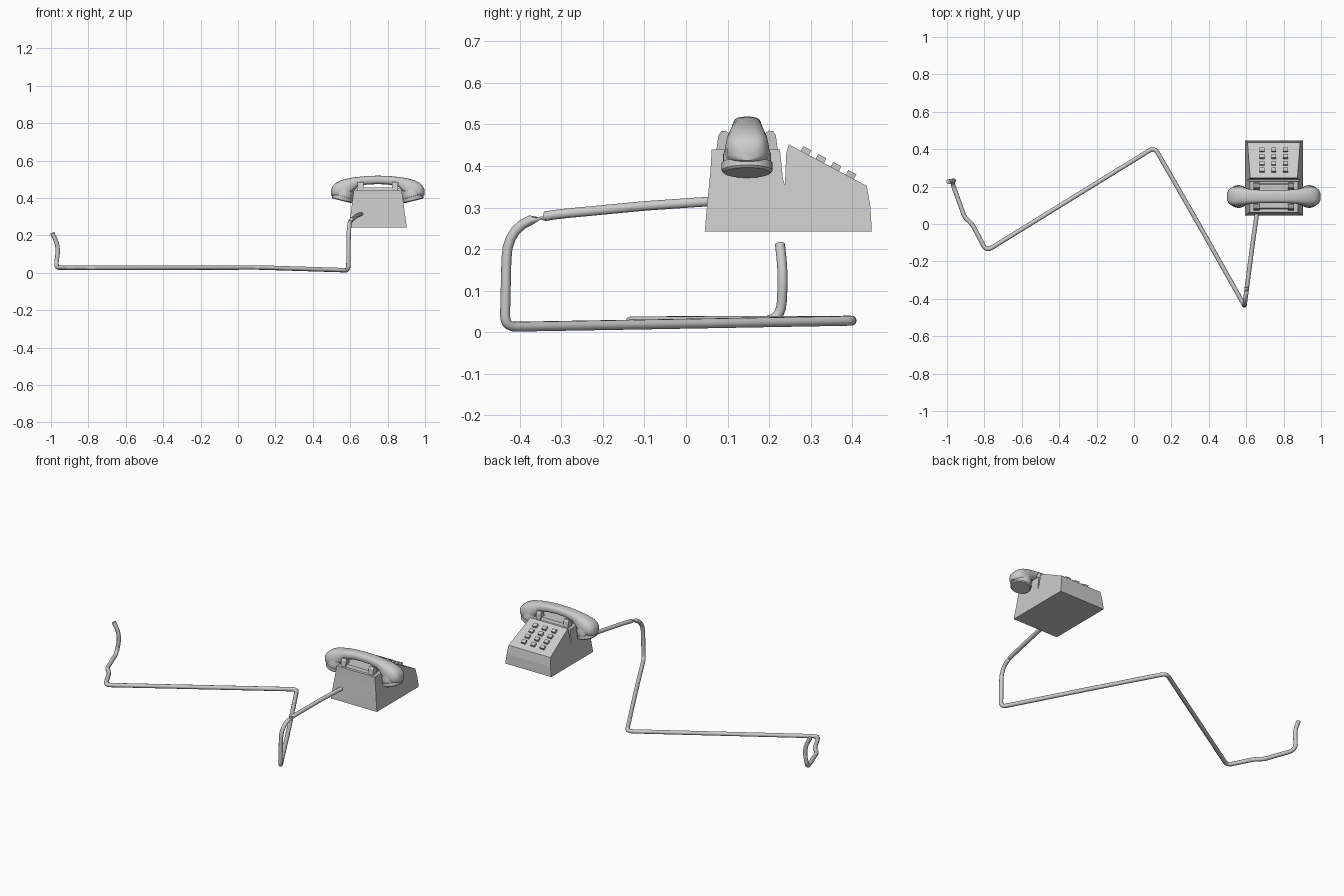
import bpy, bmesh, math
from mathutils import Vector, Matrix

if "Cube" in bpy.data.objects:
    bpy.data.objects.remove(bpy.data.objects["Cube"])

CX = 0.7475   # telephone centre in x
HY = 0.147    # handset centre in y


def finish(bm, name, smooth=None):
    bmesh.ops.recalc_face_normals(bm, faces=bm.faces[:])
    me = bpy.data.meshes.new(name)
    bm.to_mesh(me)
    bm.free()
    if smooth:
        me.shade_smooth()
        me.set_sharp_from_angle(angle=math.radians(smooth))
    ob = bpy.data.objects.new(name, me)
    bpy.context.collection.objects.link(ob)
    return ob


def prism(bm, profile, x0, x1):
    """Extrude a (y, z) profile between two x positions."""
    f = bm.faces.new([bm.verts.new((x0, y, z)) for y, z in profile])
    ext = bmesh.ops.extrude_face_region(bm, geom=[f])
    moved = [v for v in ext["geom"] if isinstance(v, bmesh.types.BMVert)]
    bmesh.ops.translate(bm, verts=moved, vec=(x1 - x0, 0, 0))


def loft(bm, rings):
    loops = [[bm.verts.new(p) for p in r] for r in rings]
    n = len(loops[0])
    for a, b in zip(loops, loops[1:]):
        for i in range(n):
            bm.faces.new((a[i], a[(i + 1) % n], b[(i + 1) % n], b[i]))
    bm.faces.new(loops[0])
    bm.faces.new(loops[-1])


# body: side profile with flared sides and the notch behind the keypad
def half_width(z):
    pts = [(0.242, 0.155), (0.30, 0.147), (0.37, 0.138), (0.455, 0.126)]
    for (za, wa), (zb, wb) in zip(pts, pts[1:]):
        if z <= zb:
            break
    return wa + (wb - wa) * (z - za) / (zb - za)


bm = bmesh.new()
prism(bm, [(0.045, 0.242), (0.447, 0.242), (0.444, 0.30), (0.435, 0.352), (0.247, 0.452),
           (0.241, 0.43), (0.238, 0.353), (0.233, 0.37), (0.226, 0.44), (0.062, 0.44),
           (0.059, 0.39), (0.051, 0.31)], -1, 1)
for z in (0.30, 0.37):
    bmesh.ops.bisect_plane(bm, geom=bm.verts[:] + bm.edges[:] + bm.faces[:],
                           plane_co=(0, 0, z), plane_no=(0, 0, 1))
for v in bm.verts:
    v.co.x = CX + v.co.x * half_width(v.co.z)
bmesh.ops.triangulate(bm, faces=[f for f in bm.faces if len(f.verts) > 4])
finish(bm, "body", 25)

# cradle: raised strip and four rounded prongs
bm = bmesh.new()
prism(bm, [(0.075, 0.43), (0.22, 0.43), (0.21, 0.455), (0.085, 0.455)], CX - 0.1, CX + 0.1)
prong = [(-0.075, 0.43), (-0.069, 0.474), (-0.062, 0.484), (-0.052, 0.485),
         (-0.043, 0.478), (-0.036, 0.455), (-0.03, 0.43)]
for sx in (-1, 1):
    for sy in (-1, 1):
        c = CX + sx * 0.092
        prism(bm, [(HY - sy * y, z) for y, z in prong], c - 0.016, c + 0.016)
finish(bm, "cradle_prongs")

# push buttons on the sloping face
slope = math.atan2(0.352 - 0.452, 0.435 - 0.247)
bm = bmesh.new()
for col in (-1, 0, 1):
    for y in (0.286, 0.322, 0.358, 0.394):
        z = 0.452 + (y - 0.247) * math.tan(slope)
        m = (Matrix.Translation((CX + col * 0.063, y, z)) @ Matrix.Rotation(slope, 4, 'X')
             @ Matrix.Diagonal((0.026, 0.022, 0.026, 1)))
        bmesh.ops.create_cube(bm, size=1, matrix=m)
finish(bm, "push_buttons")

# handset grip: rounded sections (offset, z low, z high, half depth), mirrored in x
half = [(0.0, 0.474, 0.519, 0.034), (0.06, 0.471, 0.517, 0.035), (0.11, 0.459, 0.512, 0.038),
        (0.14, 0.43, 0.508, 0.045), (0.165, 0.40, 0.503, 0.056), (0.20, 0.40, 0.493, 0.06),
        (0.225, 0.405, 0.48, 0.052), (0.24, 0.41, 0.465, 0.039), (0.249, 0.413, 0.445, 0.02)]
rings = []
for u, lo, hi, hy in [(-u, a, b, c) for u, a, b, c in half[:0:-1]] + half:
    ring = []
    for i in range(20):
        a = math.tau * i / 20
        c, s = math.cos(a), math.sin(a)
        y = math.copysign(abs(c) ** 0.7, c) * hy
        t = math.copysign(abs(s) ** 0.7, s)
        taper = 1 - max(0, hy - 0.034) * 9 * (t + 1) / 2
        ring.append((CX + u, HY + y * taper, (lo + hi) / 2 + t * (hi - lo) / 2))
    rings.append(ring)
bm = bmesh.new()
loft(bm, rings)
finish(bm, "handset_grip", 50)

# ear and mouth caps: tilted turned discs
for side, name in ((-1, "ear_cap"), (1, "mouth_cap")):
    bm = bmesh.new()
    m = (Matrix.Translation((CX + side * 0.192, HY, 0.384))
         @ Matrix.Rotation(-side * math.radians(14), 4, 'Y'))
    loft(bm, [[m @ Vector((r * 0.92 * math.cos(math.tau * i / 28),
                           r * math.sin(math.tau * i / 28), z)) for i in range(28)]
              for r, z in ((0.056, 0.0), (0.061, 0.005), (0.061, 0.024),
                           (0.058, 0.025), (0.058, 0.045), (0.05, 0.068))])
    finish(bm, name, 35)


# cord: path with a rounding distance at each corner
path = [((0.66, 0.075, 0.316), 0), ((0.635, -0.10, 0.304), 0.02),
        ((0.606, -0.32, 0.283), 0.03), ((0.592, -0.43, 0.262), 0.085),
        ((0.59, -0.436, 0.013), 0.03), ((0.365, -0.035, 0.020), 0.1),
        ((0.11, 0.41, 0.028), 0.035), ((-0.79, -0.145, 0.026), 0.035),
        ((-0.865, 0.0, 0.027), 0.03), ((-0.905, 0.035, 0.027), 0.02),
        ((-0.975, 0.228, 0.027), 0.045), ((-0.958, 0.234, 0.14), 0.05),
        ((-0.993, 0.226, 0.212), 0)]
pts = []
for i, (p, r) in enumerate(path):
    p = Vector(p)
    if not r:
        pts.append(p)
        continue
    a = p + (Vector(path[i - 1][0]) - p).normalized() * r
    b = p + (Vector(path[i + 1][0]) - p).normalized() * r
    for k in range(7):
        t = k / 6
        pts.append(a * (1 - t) ** 2 + p * 2 * t * (1 - t) + b * t * t)
cu = bpy.data.curves.new("cord", 'CURVE')
cu.dimensions = '3D'
cu.bevel_depth = 0.012
cu.bevel_resolution = 3
cu.use_fill_caps = True
sp = cu.splines.new('POLY')
sp.points.add(len(pts) - 1)
for q, p in zip(sp.points, pts):
    q.co = (*p, 1)
bpy.context.collection.objects.link(bpy.data.objects.new("cord", cu))
